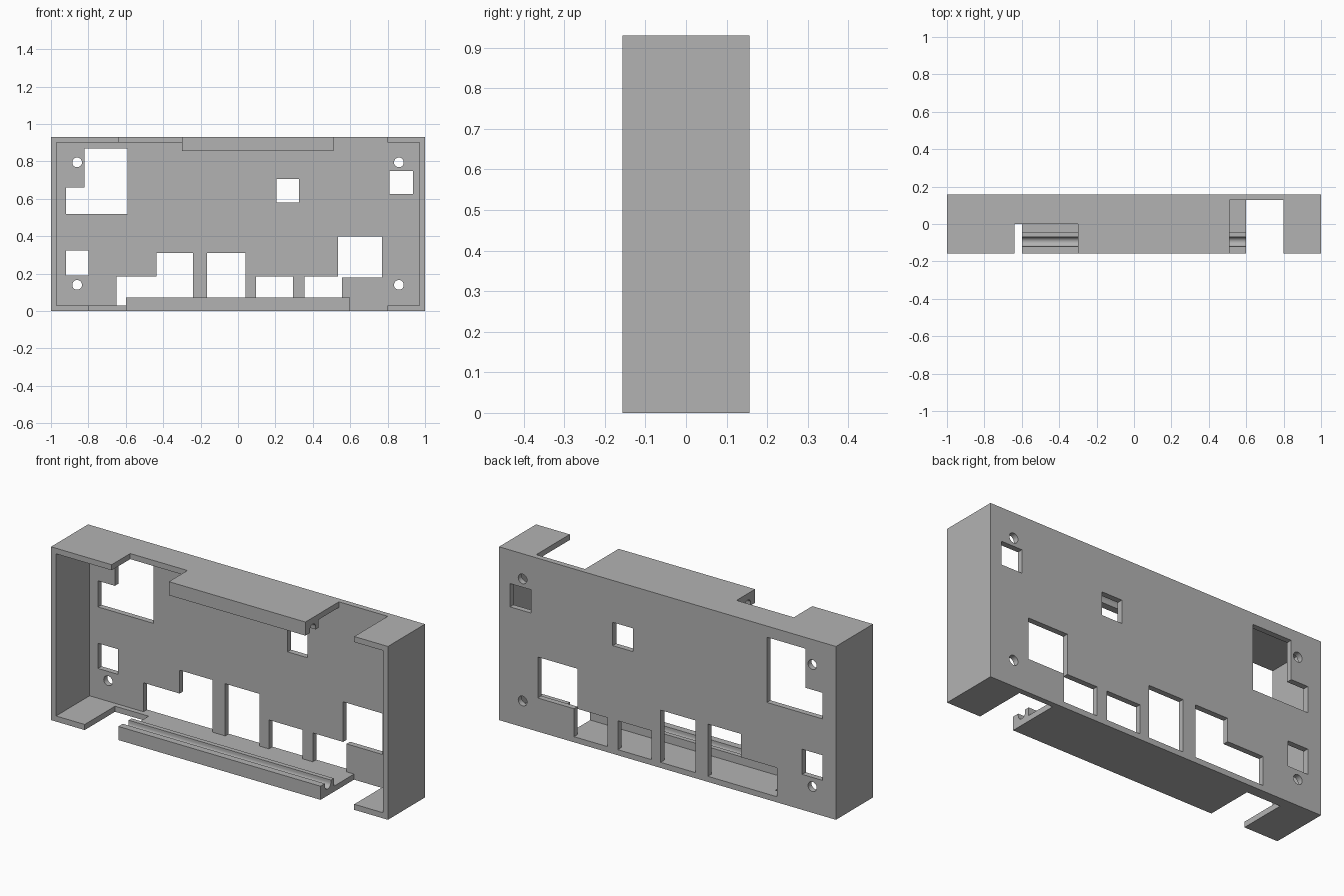
import bpy, bmesh, math
from mathutils import Vector

cube = bpy.data.objects.get("Cube")
if cube:
    bpy.data.objects.remove(cube, do_unlink=True)

W, H, D, T = 1.0, 0.93, 0.157, 0.03   # half width, height, half depth, wall
INNER = D - T                         # inner face of the back plate

grey = bpy.data.materials.new("plain grey")
grey.use_nodes = True
grey.diffuse_color = (0.45, 0.45, 0.45, 1)
grey.node_tree.nodes["Principled BSDF"].inputs["Base Color"].default_value = (0.45, 0.45, 0.45, 1)

# How a profile's two coordinates and its extrusion map to x, y, z
AXES = {
    "x": lambda a, b, c: Vector((c, a, b)),
    "y": lambda a, b, c: Vector((a, c, b)),
    "z": lambda a, b, c: Vector((a, b, c)),
}


def prism(name, points, lo, hi, axis):
    """Extrude a flat outline along an axis from lo to hi."""
    place = AXES[axis]
    bm = bmesh.new()
    face = bm.faces.new([bm.verts.new(place(a, b, lo)) for a, b in points])
    made = bmesh.ops.extrude_face_region(bm, geom=[face])["geom"]
    bmesh.ops.translate(bm, verts=[v for v in made if isinstance(v, bmesh.types.BMVert)],
                        vec=place(0, 0, hi - lo))
    bmesh.ops.recalc_face_normals(bm, faces=bm.faces)
    mesh = bpy.data.meshes.new(name)
    bm.to_mesh(mesh)
    bm.free()
    mesh.materials.append(grey)
    obj = bpy.data.objects.new(name, mesh)
    bpy.context.collection.objects.link(obj)
    return obj


def rect(a0, a1, b0, b1):
    return [(a0, b0), (a1, b0), (a1, b1), (a0, b1)]


def circle(a, b, r, n=32):
    return [(a + r * math.cos(math.tau * i / n), b + r * math.sin(math.tau * i / n)) for i in range(n)]


# Back plate with its openings
plate = prism("back_plate", rect(-W, W, 0, H), INNER, D, "y")
openings = [
    [(-0.92, 0.52), (-0.59, 0.52), (-0.59, 0.87), (-0.82, 0.87), (-0.82, 0.66), (-0.92, 0.66)],
    [(-0.65, T), (-0.24, T), (-0.24, 0.31), (-0.435, 0.31), (-0.435, 0.185), (-0.65, 0.185)],
    [(0.355, T), (0.555, T), (0.555, 0.18), (0.77, 0.18), (0.77, 0.40),
     (0.535, 0.40), (0.535, 0.185), (0.355, 0.185)],
    rect(-0.92, -0.80, 0.19, 0.325),
    rect(0.205, 0.325, 0.58, 0.705),
    rect(0.81, 0.935, 0.625, 0.75),
    rect(-0.165, 0.04, T, 0.31),
    rect(0.095, 0.295, T, 0.185),
]
# Screw holes near the corners
openings += [circle(x, z, 0.026) for x in (-0.86, 0.86) for z in (0.14, 0.795)]

cutters = []
for outline in openings:
    cutter = prism("opening_cutter", outline, INNER - 0.1, D + 0.1, "y")
    cutter.hide_render = True
    cutters.append(cutter)
    cut = plate.modifiers.new("opening", "BOOLEAN")
    cut.operation = "DIFFERENCE"
    cut.solver = "EXACT"
    cut.object = cutter
bpy.context.view_layer.update()
graph = bpy.context.evaluated_depsgraph_get()
cut_mesh = bpy.data.meshes.new_from_object(plate.evaluated_get(graph))
plate.modifiers.clear()
plate.data = cut_mesh
for cutter in cutters:
    bpy.data.objects.remove(cutter, do_unlink=True)

# Side walls
prism("right_wall", rect(-W, -W + T, T, H - T), -D, INNER, "y")
prism("left_wall", rect(W - T, W, T, H - T), -D, INNER, "y")

# Bottom and top walls with their gaps
prism("bottom_wall", [(-W, INNER), (-W, -D), (-0.8, -D), (-0.8, 0.10), (-0.6, 0.10),
                      (-0.6, -D), (0.6, -D), (0.6, INNER)], 0, T, "z")
prism("top_wall", [(-W, INNER), (-W, -D), (-0.64, -D), (-0.64, 0), (-0.3, 0),
                   (-0.3, -D), (0.51, -D), (0.51, INNER)], H - T, H, "z")
for name, z in (("bottom_left_corner", 0), ("top_left_corner", H - T)):
    prism(name, rect(0.8, W, -D, INNER), z, z + T, "z")

# Grooved rails along the front edges
groove = [(-0.095 + 0.025 * math.cos(a), 0.06 + 0.025 * math.sin(a))
          for a in (math.pi + math.pi * i / 12 for i in range(13))]
rail = [(-D, T), (-D, 0.073), (-0.12, 0.073)] + groove + [(-0.07, 0.073), (-0.045, 0.073), (-0.045, T)]
rails = [
    prism("bottom_rail", rail, -0.6, 0.6, "x"),
    prism("top_rail", [(y, H - z) for y, z in rail], -0.3, 0.51, "x"),
]

# Smooth the round holes and grooves
bpy.ops.object.select_all(action="DESELECT")
for obj in rails + [plate]:
    obj.select_set(True)
bpy.context.view_layer.objects.active = plate
bpy.ops.object.shade_smooth_by_angle(angle=math.radians(30))
